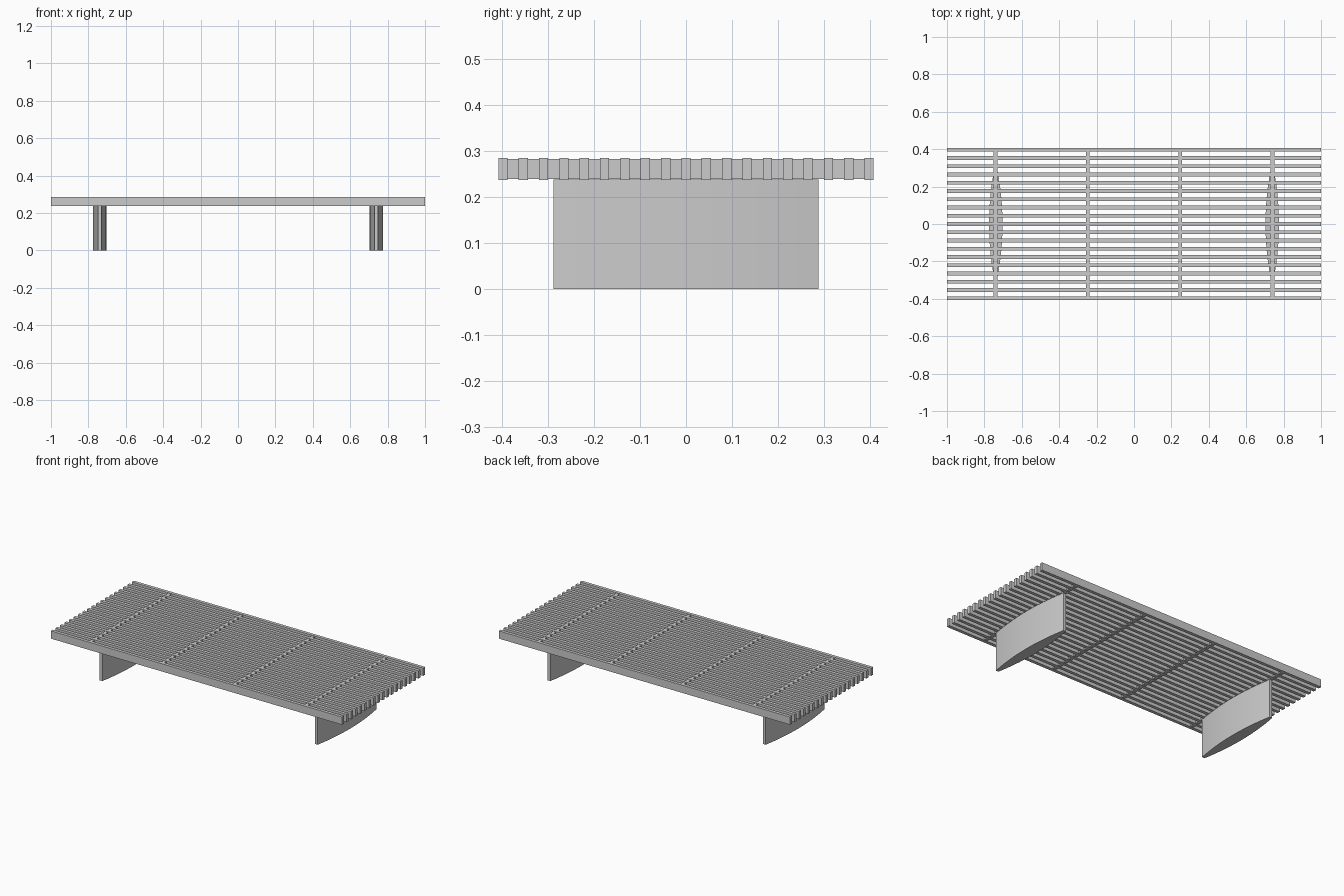
import bpy, bmesh, math

if "Cube" in bpy.data.objects:
    bpy.data.objects.remove(bpy.data.objects["Cube"])

grey = bpy.data.materials.new("light_grey")
grey.diffuse_color = (0.6, 0.6, 0.6, 1)
grey.use_nodes = True
grey.node_tree.nodes["Principled BSDF"].inputs["Base Color"].default_value = grey.diffuse_color

Z0, Z1 = 0.237, 0.285          # underside and top of the slatted deck
PITCH, SLAT_W, COUNT = 0.04417, 0.020, 19


def finish(name, bm):
    bmesh.ops.recalc_face_normals(bm, faces=bm.faces)
    mesh = bpy.data.meshes.new(name)
    bm.to_mesh(mesh)
    bm.free()
    mesh.materials.append(grey)
    obj = bpy.data.objects.new(name, mesh)
    bpy.context.collection.objects.link(obj)
    return obj


def box(name, center, size):
    bm = bmesh.new()
    bmesh.ops.create_cube(bm, size=1)
    for v in bm.verts:
        v.co = [c + p * s for c, p, s in zip(center, v.co, size)]
    return finish(name, bm)


# Long slats of the bench top
slat_y = [(i - (COUNT - 1) / 2) * PITCH for i in range(COUNT)]
for i, y in enumerate(slat_y):
    box(f"slat_{i + 1}", (0, y, (Z0 + Z1) / 2), (2, SLAT_W, Z1 - Z0))

# Short spacer blocks between the slats, in four rows
for r, x in enumerate((-0.74, -0.247, 0.247, 0.74)):
    for i in range(COUNT - 1):
        y = (slat_y[i] + slat_y[i + 1]) / 2
        box(f"spacer_{r + 1}_{i + 1}", (x, y, (Z0 + Z1) / 2),
            (0.02, PITCH - SLAT_W, Z1 - Z0 - 0.004))


# Panel legs with a lens-shaped section and blunt ends
def leg(name, x, half_len=0.288, tip=0.009, mid=0.036, steps=16):
    ys = [half_len * (2 * i / steps - 1) for i in range(steps + 1)]
    half = [(tip + (mid - tip) * (1 - (y / half_len) ** 2), y) for y in ys]
    outline = half + [(-w, y) for w, y in reversed(half)]
    bm = bmesh.new()
    face = bm.faces.new([bm.verts.new((x + w, y, 0)) for w, y in outline])
    ext = bmesh.ops.extrude_face_region(bm, geom=[face], use_keep_orig=True)
    for g in ext["geom"]:
        if isinstance(g, bmesh.types.BMVert):
            g.co.z = Z0 + 0.001
    obj = finish(name, bm)
    bpy.ops.object.select_all(action='DESELECT')
    obj.select_set(True)
    bpy.context.view_layer.objects.active = obj
    bpy.ops.object.shade_smooth_by_angle(angle=math.radians(30))


leg("left_leg", -0.739)
leg("right_leg", 0.739)
